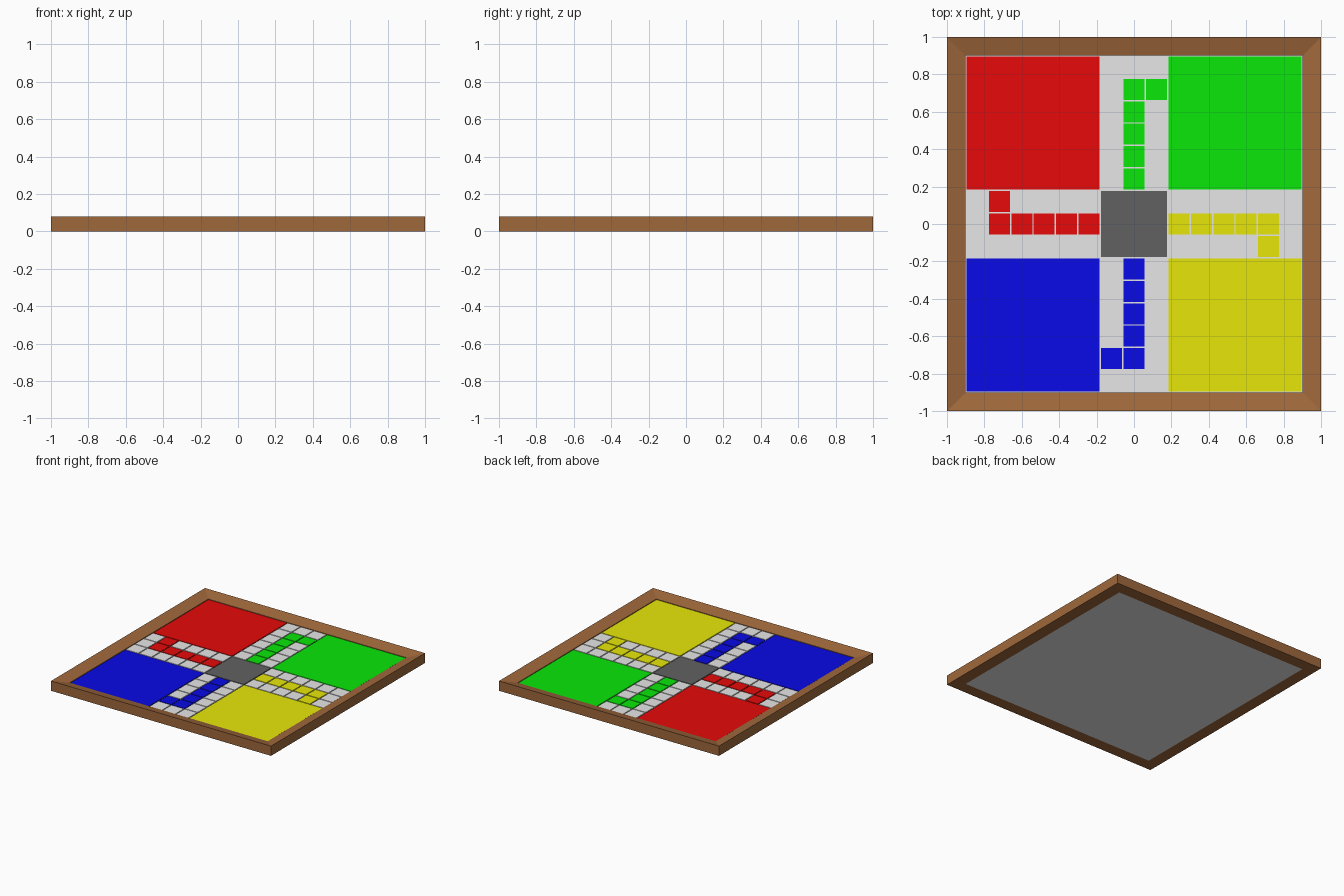
import bpy, bmesh
from mathutils import Matrix, Vector
from math import radians

cube = bpy.data.objects.get("Cube")
if cube:
    bpy.data.objects.remove(cube, do_unlink=True)

CELL, GAP = 0.12, 0.008           # grid pitch and groove width
INNER = 7.5 * CELL                # half width of the playing field
BASE_TOP, TILE_TOP = 0.046, 0.052
RIM_OUT, RIM_IN = 0.08, 0.055     # rim slopes down towards the field


def material(name, *rgb):
    m = bpy.data.materials.new(name)
    m.use_nodes = True
    m.diffuse_color = (*rgb, 1)
    m.node_tree.nodes["Principled BSDF"].inputs["Base Color"].default_value = (*rgb, 1)
    return m


wood = material("brown wood", 0.35, 0.14, 0.045)
white = material("white", 0.8, 0.8, 0.8)
grey = material("dark grey", 0.12, 0.12, 0.12)
green = material("green", 0.003, 0.8, 0.003)
yellow = material("yellow", 0.8, 0.8, 0.003)
blue = material("blue", 0.003, 0.003, 0.8)
red = material("red", 0.8, 0.003, 0.003)


def make_object(name, bm, mat):
    bmesh.ops.recalc_face_normals(bm, faces=bm.faces)
    mesh = bpy.data.meshes.new(name)
    bm.to_mesh(mesh)
    bm.free()
    mesh.materials.append(mat)
    obj = bpy.data.objects.new(name, mesh)
    bpy.context.collection.objects.link(obj)
    return obj


def add_box(bm, x, y, size, z0, z1):
    bmesh.ops.create_cube(bm, size=1, matrix=Matrix.Translation((x, y, (z0 + z1) / 2))
                          @ Matrix.Diagonal((size, size, z1 - z0, 1)))


def tiles(name, cells, mat, span=1):
    """Raised square tiles centred on grid cells, each span cells wide."""
    bm = bmesh.new()
    for x, y in cells:
        add_box(bm, x * CELL, y * CELL, span * CELL - GAP, BASE_TOP, TILE_TOP)
    make_object(name, bm, mat)


# Mitred wooden frame: one profile swept round the four corners
profile = [(1, 0), (1, RIM_OUT), (INNER, RIM_IN), (INNER, 0)]
bm = bmesh.new()
rings = [[bm.verts.new((sx * r, sy * r, z)) for r, z in profile]
         for sx, sy in ((1, 1), (-1, 1), (-1, -1), (1, -1))]
for i in range(4):
    a, b = rings[i], rings[(i + 1) % 4]
    for j in range(4):
        k = (j + 1) % 4
        bm.faces.new((a[j], a[k], b[k], b[j]))
make_object("frame", bm, wood)

# White base board set inside the frame
bm = bmesh.new()
add_box(bm, 0, 0, 2 * INNER, 0, BASE_TOP)
make_object("base_board", bm, white)

# Centre square
tiles("centre_square", [(0, 0)], grey, 3)

# Four arms, each with its home square, turning clockwise from the back
white_cells = []
for turn, (name, mat) in enumerate((("green", green), ("yellow", yellow),
                                    ("blue", blue), ("red", red))):
    rot = Matrix.Rotation(radians(-90 * turn), 2)
    arm = [(x, y) for x in (-1, 0, 1) for y in range(2, 8)]
    lane = [(0, y) for y in range(2, 7)] + [(1, 6)]
    tiles(name + "_home", [rot @ Vector((4.5, 4.5))], mat, 6)
    tiles(name + "_lane", [rot @ Vector(c) for c in lane], mat)
    white_cells += [rot @ Vector(c) for c in arm if c not in lane]
tiles("white_path_tiles", white_cells, white)
